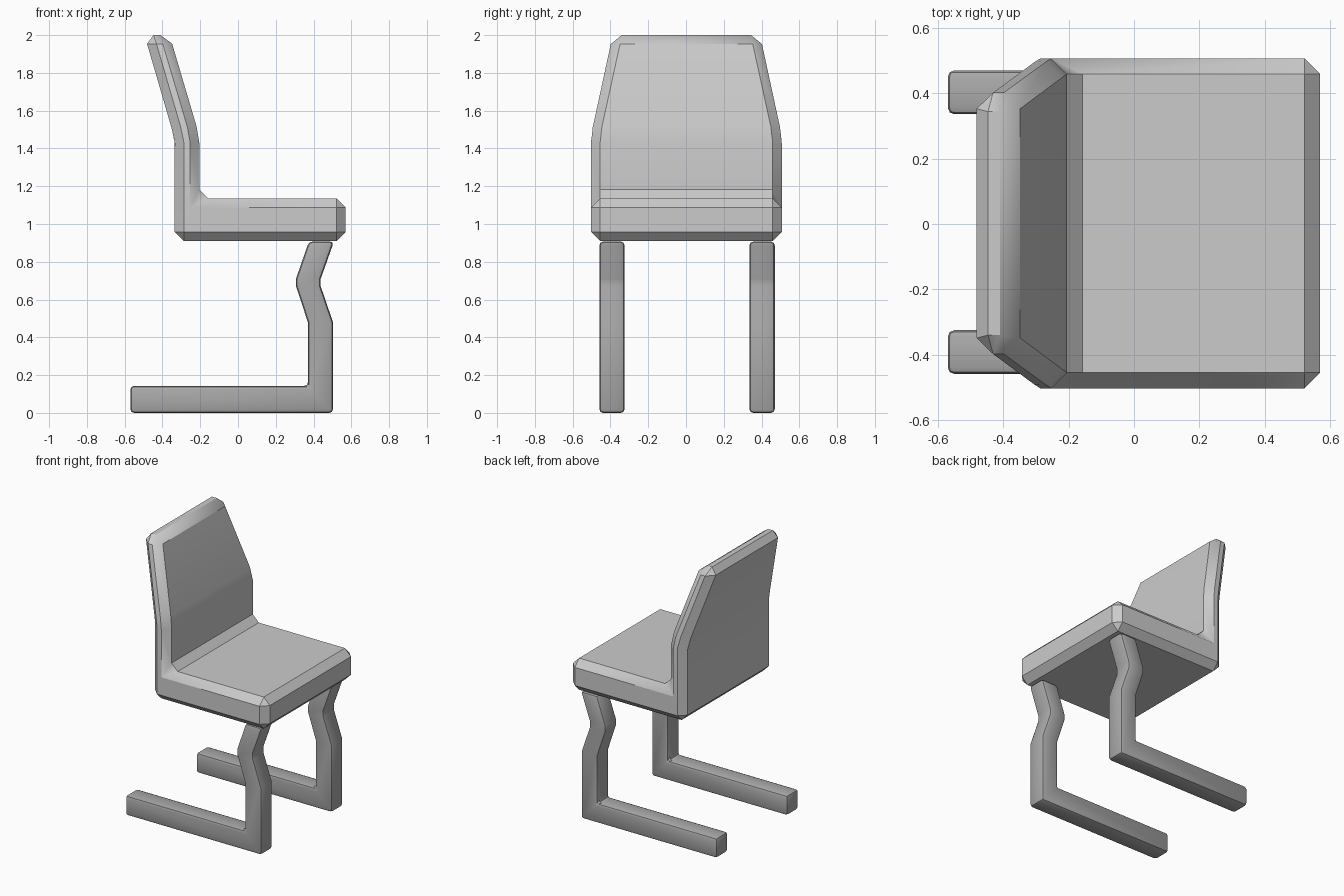
import bpy, bmesh, math

cube = bpy.data.objects.get("Cube")
if cube:
    bpy.data.objects.remove(cube, do_unlink=True)


def make_material(name, grey):
    mat = bpy.data.materials.new(name)
    mat.use_nodes = True
    colour = (grey, grey, grey, 1.0)
    mat.diffuse_color = colour
    mat.node_tree.nodes["Principled BSDF"].inputs["Base Color"].default_value = colour
    return mat


def bent_slab(name, sections, y_mid, bevel, segments, mat):
    """Loft rectangular sections (outer point, inner point, half width), then bevel sharp edges."""
    bm = bmesh.new()
    rings = []
    for outer, inner, half in sections:
        corners = [(outer, -half), (outer, half), (inner, half), (inner, -half)]
        rings.append([bm.verts.new((p[0], y_mid + y, p[1])) for p, y in corners])
    for a, b in zip(rings, rings[1:]):
        for i in range(4):
            j = (i + 1) % 4
            bm.faces.new((a[i], a[j], b[j], b[i]))
    bm.faces.new(rings[0])
    bm.faces.new(rings[-1])
    bmesh.ops.recalc_face_normals(bm, faces=bm.faces)
    sharp = [e for e in bm.edges if e.calc_face_angle() > math.radians(30)]
    bmesh.ops.bevel(bm, geom=sharp, offset=bevel, offset_type='OFFSET',
                    segments=segments, profile=0.5, affect='EDGES')
    mesh = bpy.data.meshes.new(name)
    bm.to_mesh(mesh)
    bm.free()
    mesh.materials.append(mat)
    obj = bpy.data.objects.new(name, mesh)
    bpy.context.collection.objects.link(obj)
    bpy.ops.object.select_all(action='DESELECT')
    obj.select_set(True)
    bpy.context.view_layer.objects.active = obj
    bpy.ops.object.shade_smooth_by_angle(angle=math.radians(32))
    return obj


light_grey = make_material("light grey", 0.6)
mid_grey = make_material("mid grey", 0.4)

# Seat and tapering backrest in one bent slab, from seat front to backrest top
W = 0.505
bent_slab("seat_and_back", [
    ((0.57, 0.91), (0.57, 1.135), W),
    ((-0.335, 0.91), (-0.205, 1.135), W),
    ((-0.335, 1.43), (-0.205, 1.43), W),
    ((-0.352, 1.51), (-0.22, 1.52), 0.495),
    ((-0.495, 2.0), (-0.362, 2.0), 0.39),
], 0.002, 0.048, 1, light_grey)

# Floor runners rising into kinked front legs
H = 0.067
for name, y in (("left_leg", 0.403), ("right_leg", -0.392)):
    bent_slab(name, [
        ((-0.57, 0.0), (-0.57, 0.143), H),
        ((0.503, 0.0), (0.37, 0.143), H),
        ((0.503, 0.48), (0.37, 0.48), H),
        ((0.438, 0.67), (0.307, 0.67), H),
        ((0.438, 0.71), (0.307, 0.71), H),
        ((0.508, 0.907), (0.375, 0.907), H),
    ], y, 0.02, 2, mid_grey)
